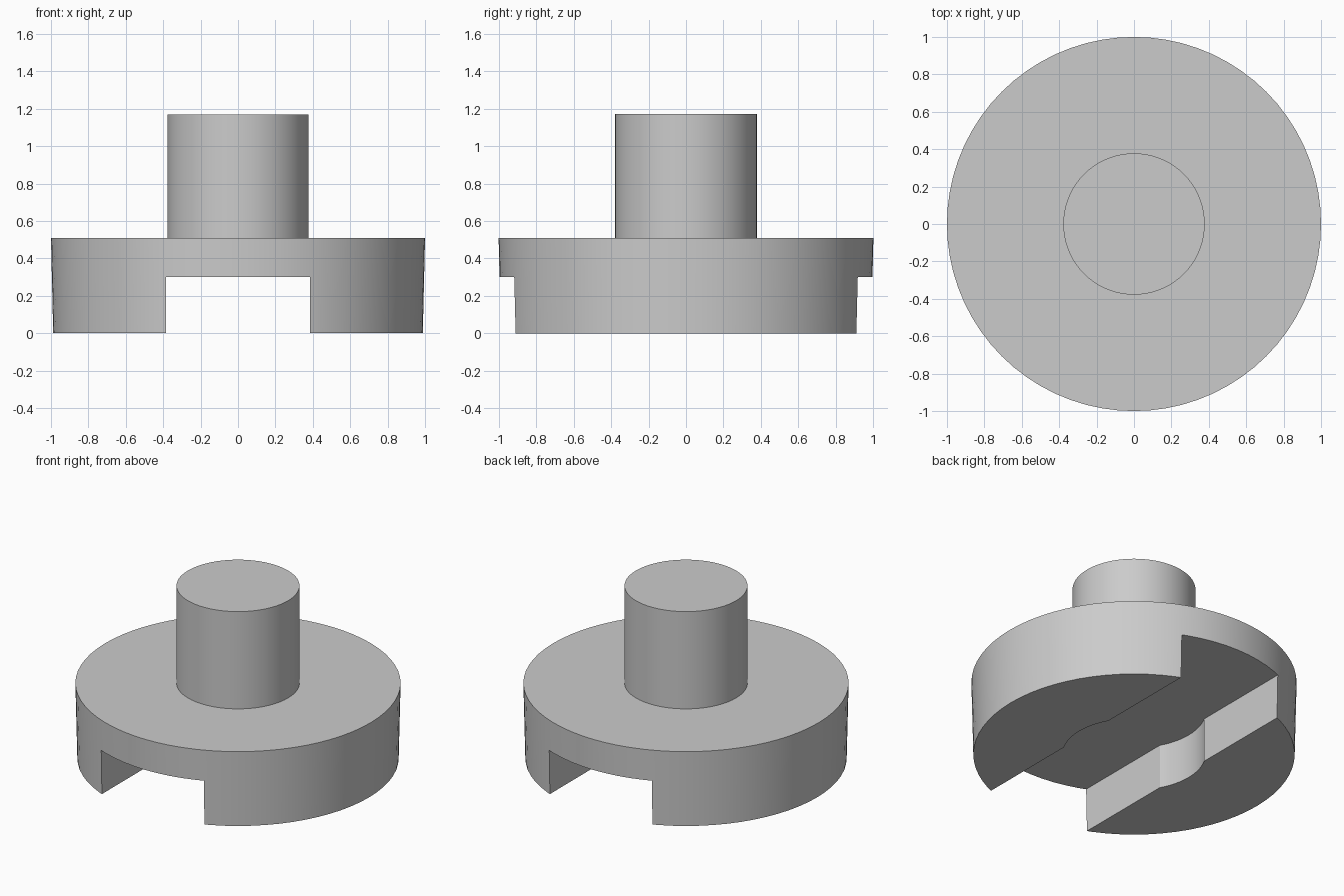
import bpy
import math

if "Cube" in bpy.data.objects:
    bpy.data.objects.remove(bpy.data.objects["Cube"], do_unlink=True)

SEGMENTS = 72
DISC_TOP = 0.51
SLOT_TOP = 0.30
SLOT_HALF = 0.385

grey = bpy.data.materials.new("plain_grey")
grey.use_nodes = True
grey.diffuse_color = (0.6, 0.6, 0.6, 1)
grey.node_tree.nodes["Principled BSDF"].inputs["Base Color"].default_value = (0.6, 0.6, 0.6, 1)


def cylinder(name, r_low, r_high, z_low, z_high):
    bpy.ops.mesh.primitive_cone_add(vertices=SEGMENTS, radius1=r_low, radius2=r_high,
                                    depth=z_high - z_low, location=(0, 0, (z_low + z_high) / 2))
    obj = bpy.context.object
    obj.name = name
    obj.data.materials.append(grey)
    return obj


def combine(target, other, operation):
    mod = target.modifiers.new(operation.lower(), 'BOOLEAN')
    mod.operation = operation
    mod.solver = 'EXACT'
    mod.object = other
    bpy.context.view_layer.objects.active = target
    bpy.ops.object.modifier_apply(modifier=mod.name)
    bpy.data.objects.remove(other, do_unlink=True)


# Slightly tapered disc with the shaft standing on it
hub = cylinder("slotted_hub", 0.988, 1.0, 0, DISC_TOP)
combine(hub, cylinder("shaft", 0.378, 0.378, DISC_TOP - 0.1, 1.17), 'UNION')

# Straight slot through the underside, front to back
bpy.ops.mesh.primitive_cube_add(size=2, location=(0, 0, SLOT_TOP - 0.5))
slot = bpy.context.object
slot.name = "slot_cutter"
slot.scale = (SLOT_HALF, 1.5, 0.5)
slot.data.materials.append(grey)
combine(hub, slot, 'DIFFERENCE')

# Round clearance widening the middle of the slot
combine(hub, cylinder("bore_cutter", 0.44, 0.44, -0.5, SLOT_TOP), 'DIFFERENCE')

# Smooth walls, sharp rims
bpy.ops.object.select_all(action='DESELECT')
hub.select_set(True)
bpy.context.view_layer.objects.active = hub
bpy.ops.object.shade_smooth_by_angle(angle=math.radians(20))
